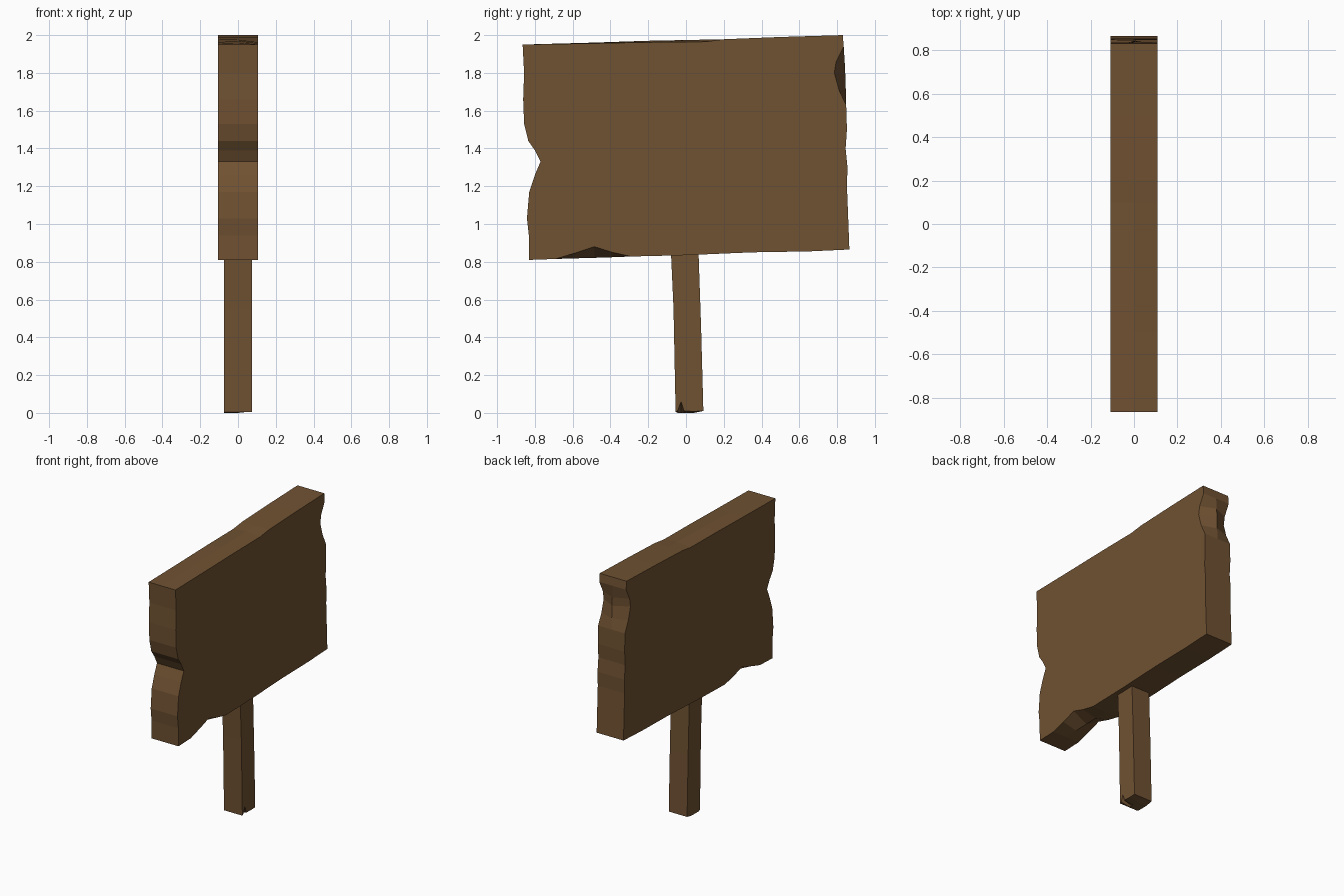
import bpy, bmesh

wood = bpy.data.materials.new("brown wood")
wood.diffuse_color = (0.162, 0.084, 0.032, 1)


def plank(name, outline, half, chips, chip_front_only=False):
    """Extrude a (y, z) outline along x. Chips maps an outline index to
    the unbroken (y, z) point kept on the middle line between both faces."""
    bm = bmesh.new()
    middle = [chips.get(i, p) for i, p in enumerate(outline)]
    back = middle if chip_front_only else outline
    rings = [[bm.verts.new((x, y, z)) for y, z in pts]
             for x, pts in ((half, outline), (0, middle), (-half, back))]
    n = len(outline)
    bm.faces.new(rings[0])
    bm.faces.new(rings[2][::-1])
    for a, b in zip(rings, rings[1:]):
        for i in range(n):
            j = (i + 1) % n
            bm.faces.new((a[j], a[i], b[i], b[j]))
    bmesh.ops.recalc_face_normals(bm, faces=bm.faces)
    mesh = bpy.data.meshes.new(name)
    bm.to_mesh(mesh)
    bm.free()
    mesh.materials.append(wood)
    ob = bpy.data.objects.new(name, mesh)
    bpy.context.collection.objects.link(ob)
    return ob


# Weathered board: counter-clockwise outline seen from the right
board = [(-0.83, 0.81), (-0.69, 0.815), (-0.59, 0.845), (-0.485, 0.88),
         (-0.39, 0.85), (-0.29, 0.828), (0.0, 0.835), (0.35, 0.85),
         (0.65, 0.855), (0.865, 0.865),                      # bottom
         (0.858, 1.05), (0.852, 1.2), (0.855, 1.3), (0.845, 1.4),
         (0.852, 1.5), (0.848, 1.63), (0.81, 1.71), (0.785, 1.8),
         (0.795, 1.86), (0.835, 1.94), (0.83, 2.0),          # right end
         (0.5, 1.99), (0.2, 1.978), (0.1, 1.965), (-0.2, 1.962),
         (-0.5, 1.956), (-0.865, 1.95),                      # top
         (-0.857, 1.8), (-0.862, 1.66), (-0.857, 1.53), (-0.835, 1.44),
         (-0.80, 1.39), (-0.77, 1.33), (-0.80, 1.26), (-0.83, 1.17),
         (-0.842, 1.03), (-0.832, 0.94)]                     # left end
board_chips = {2: (-0.59, 0.818), 3: (-0.485, 0.821), 4: (-0.39, 0.824),
               16: (0.846, 1.71), 17: (0.843, 1.8), 18: (0.84, 1.86),
               23: (0.1, 1.976), 24: (-0.2, 1.97), 25: (-0.5, 1.96)}
plank("sign_board", board, 0.107, board_chips)

# Slightly bent post with a split foot
post = [(-0.055, 0.005), (-0.043, 0.012), (-0.026, 0.06), (-0.01, 0.01),
        (0.04, 0.008), (0.092, 0.01), (0.08, 0.45), (0.066, 0.86),
        (-0.08, 0.86), (-0.066, 0.55), (-0.064, 0.45)]
plank("post", post, 0.073, {1: (-0.043, 0.0), 2: (-0.026, 0.0), 3: (-0.01, 0.0),
                            4: (0.04, 0.0)}, True)
